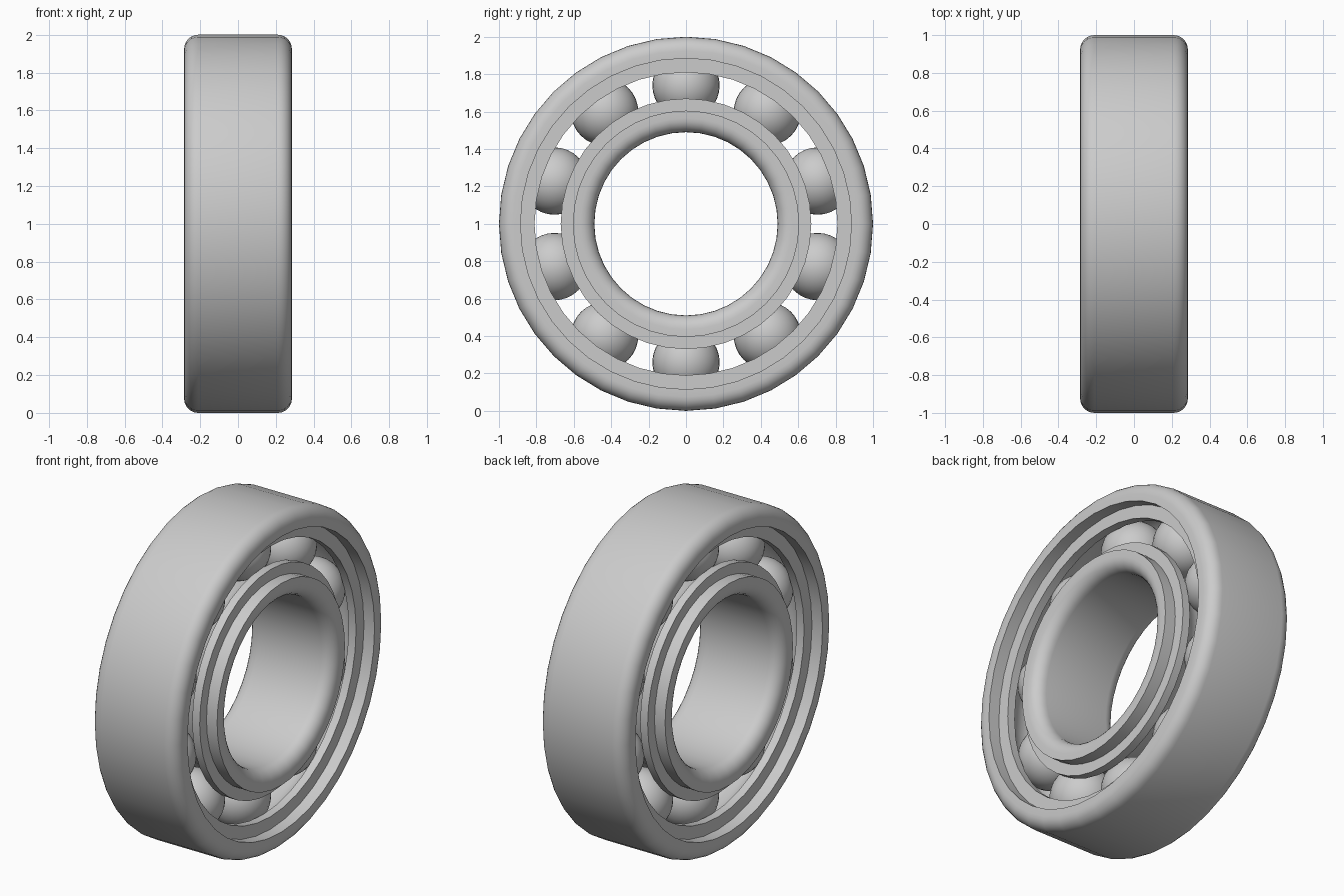
import bpy, bmesh, math

if "Cube" in bpy.data.objects:
    bpy.data.objects.remove(bpy.data.objects["Cube"])

HALF_W = 0.285      # half width of both rings
STEP = 0.07         # depth of the shield recess
FILLET = 0.075
BALL_R, PITCH_R, BALLS = 0.18, 0.74, 10
SEGS = 40


def arc(cx, cr, rad, a0, a1, n):
    """Points (x, r) along an arc, angles in degrees."""
    return [(cx + rad * math.cos(math.radians(a0 + (a1 - a0) * i / n)),
             cr + rad * math.sin(math.radians(a0 + (a1 - a0) * i / n)))
            for i in range(n + 1)]


def finish(bm, name):
    bmesh.ops.recalc_face_normals(bm, faces=bm.faces)
    me = bpy.data.meshes.new(name)
    bm.to_mesh(me)
    bm.free()
    ob = bpy.data.objects.new(name, me)
    bpy.context.collection.objects.link(ob)
    bpy.ops.object.select_all(action='DESELECT')
    ob.select_set(True)
    bpy.context.view_layer.objects.active = ob
    bpy.ops.object.shade_smooth_by_angle(angle=math.radians(30))
    return ob


def lathe(name, half):
    """Mirror a half profile (x >= 0) across x = 0 and turn it about the x axis."""
    profile = half + [(-x, r) for x, r in reversed(half) if x > 1e-5]
    bm = bmesh.new()
    rings = []
    for k in range(SEGS):
        t = 2 * math.pi * k / SEGS
        rings.append([bm.verts.new((x, r * math.sin(t), 1 + r * math.cos(t)))
                      for x, r in profile])
    n = len(profile)
    for k in range(SEGS):
        a, b = rings[k], rings[(k + 1) % SEGS]
        for i in range(n):
            j = (i + 1) % n
            bm.faces.new((a[i], a[j], b[j], b[i]))
    return finish(bm, name)


# half angle at which the ball track meets the ring lands
land = math.degrees(math.asin(0.07 / BALL_R))

# outer race: ball track, land, recess, side face, rounded rim
lathe("outer_race",
      arc(0, PITCH_R, BALL_R, 90, land, 6)
      + [(HALF_W - STEP, 0.81), (HALF_W - STEP, 0.885), (HALF_W, 0.885)]
      + arc(HALF_W - FILLET, 1 - FILLET, FILLET, 0, 90, 6))

# inner race: ball track, land, recess, side face, rounded bore
lathe("inner_race",
      arc(0, PITCH_R, BALL_R, -90, -land, 6)
      + [(HALF_W - STEP, 0.67), (HALF_W - STEP, 0.605), (HALF_W, 0.605)]
      + arc(HALF_W - FILLET, 0.49 + FILLET, FILLET, 0, -90, 6))

# balls
for k in range(BALLS):
    t = 2 * math.pi * k / BALLS
    bm = bmesh.new()
    bmesh.ops.create_uvsphere(bm, u_segments=32, v_segments=16, radius=BALL_R)
    bmesh.ops.translate(bm, verts=bm.verts,
                        vec=(0, PITCH_R * math.sin(t), 1 + PITCH_R * math.cos(t)))
    finish(bm, f"ball_{k + 1}")
